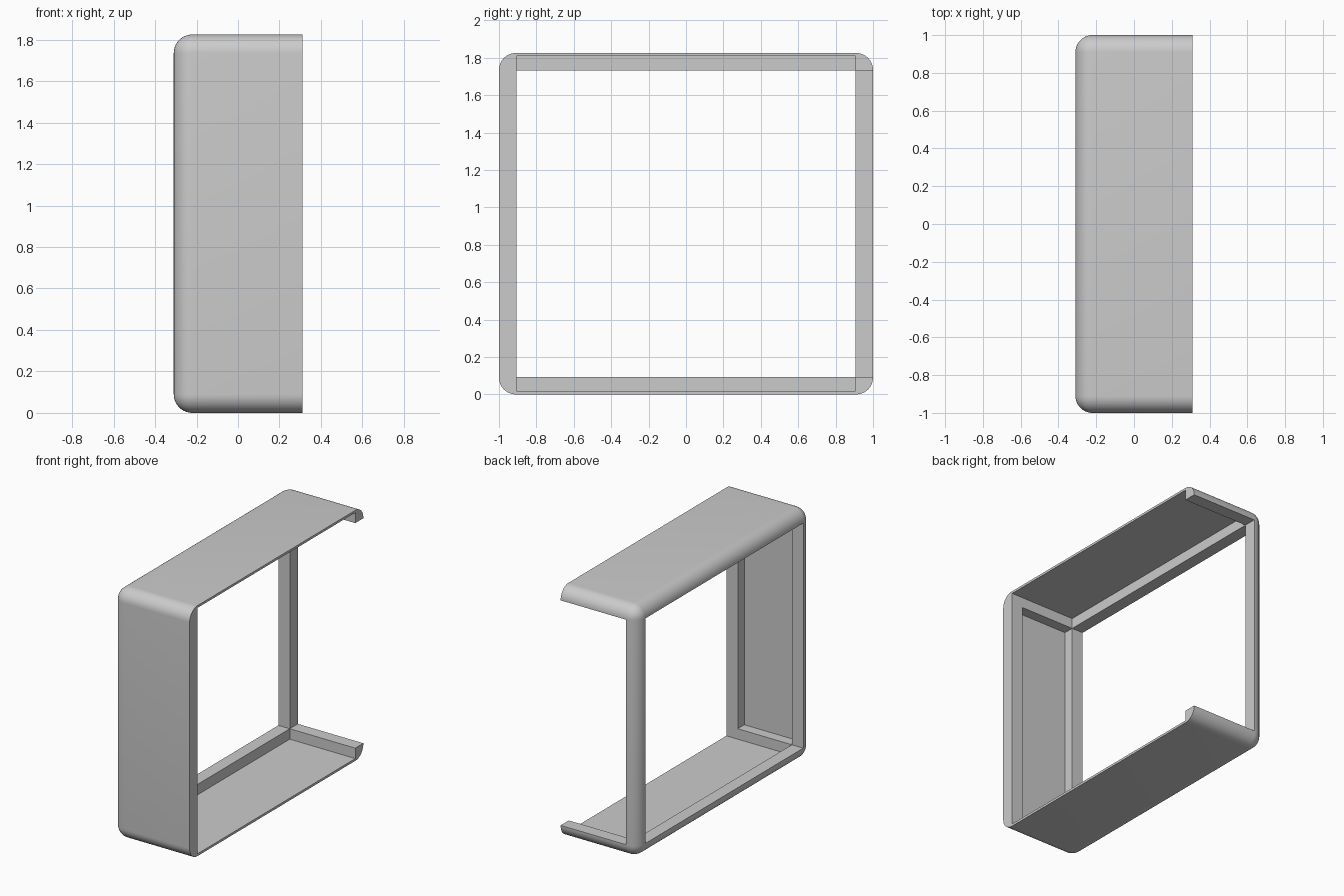
import bpy, bmesh
from mathutils import Vector

if "Cube" in bpy.data.objects:
    bpy.data.objects.remove(bpy.data.objects["Cube"])

X, Y, H = 0.31, 1.0, 1.825      # half depth, half width, height
R = 0.09                        # outer rounding
L = 0.093                       # frame width
T = 0.017                       # panel thickness
PX = 0.218                      # inner face of the frames in x


def box(name, lo, hi):
    bm = bmesh.new()
    bmesh.ops.create_cube(bm, size=1)
    lo, hi = Vector(lo), Vector(hi)
    for v in bm.verts:
        v.co = Vector([(lo[i] + hi[i]) / 2 + v.co[i] * (hi[i] - lo[i]) for i in range(3)])
    me = bpy.data.meshes.new(name)
    bm.to_mesh(me)
    bm.free()
    ob = bpy.data.objects.new(name, me)
    bpy.context.collection.objects.link(ob)
    return ob


# Outer block, rounded on every edge except around the open +x side
shell = box("cabinet_shell", (-X, -Y, 0), (X, Y, H))
bm = bmesh.new()
bm.from_mesh(shell.data)
edges = [e for e in bm.edges if not all(v.co.x > X - 1e-4 for v in e.verts)]
bmesh.ops.bevel(bm, geom=edges, offset=R, offset_type='OFFSET', segments=10,
                profile=0.5, affect='EDGES')
bm.to_mesh(shell.data)
bm.free()

cuts = [
    # main cavity, open at +x
    box("cavity_cutter", (-PX, -Y + L, T), (X + 0.2, Y - L, H - T)),
    # window in the -x side
    box("window_cutter", (-X - 0.2, -Y + L, L), (0, Y - L, H - L)),
    # opening in the back side
    box("back_opening_cutter", (-PX, 0, L), (X + 0.2, Y + 0.2, H - L)),
    # shallow recess inside the front wall
    box("front_recess_cutter", (-PX, -Y + T, L), (PX, 0, H - L)),
]

bpy.context.view_layer.objects.active = shell
shell.select_set(True)
for c in cuts:
    c.hide_render = True
    m = shell.modifiers.new(c.name, 'BOOLEAN')
    m.operation = 'DIFFERENCE'
    m.solver = 'EXACT'
    m.object = c
    bpy.ops.object.modifier_apply(modifier=m.name)
for c in cuts:
    bpy.data.objects.remove(c)

bpy.ops.object.shade_smooth_by_angle(angle=0.6)
